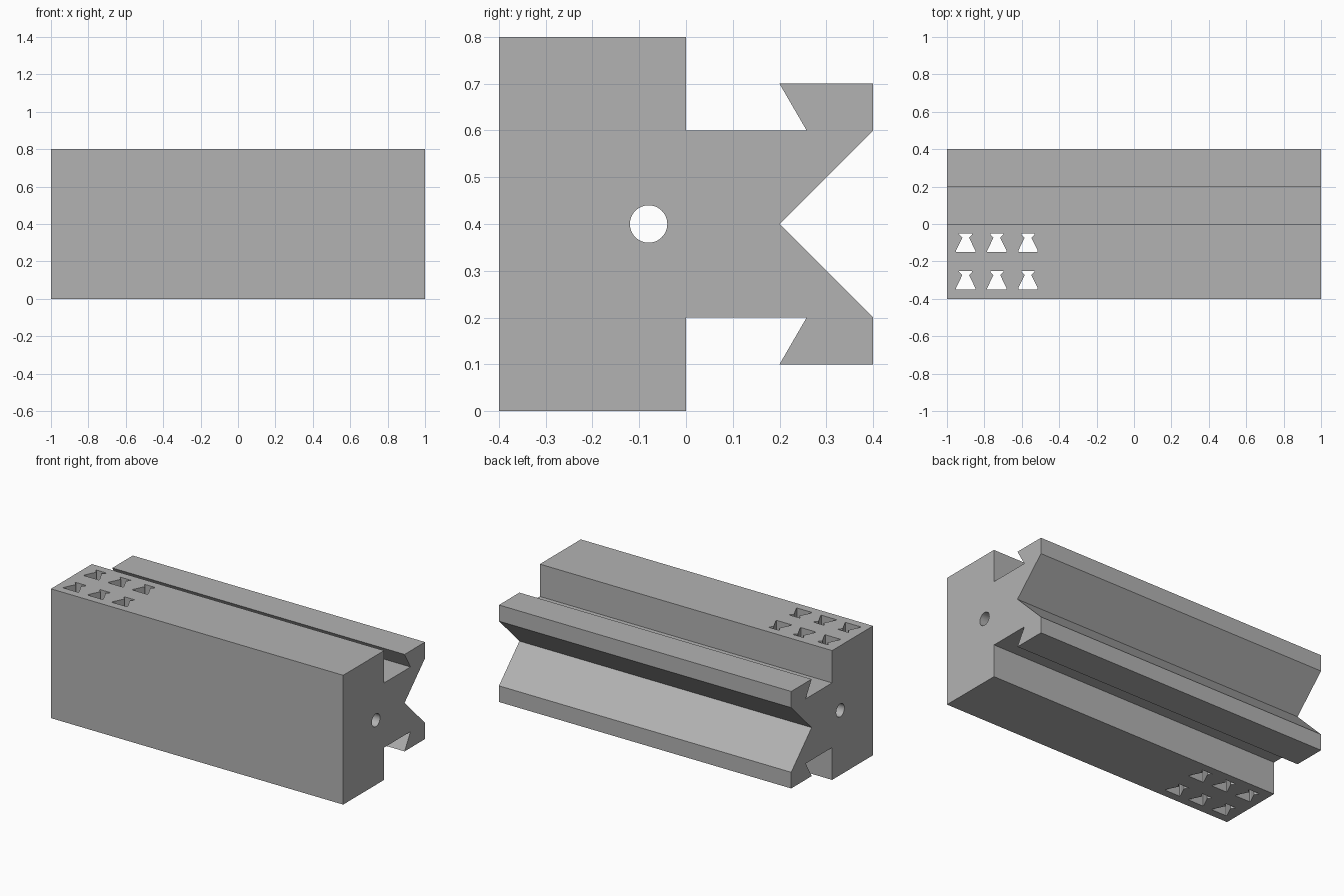
import bpy
import bmesh
import math
from mathutils import Matrix

cube = bpy.data.objects.get("Cube")
if cube:
    bpy.data.objects.remove(cube, do_unlink=True)

grey = bpy.data.materials.new("plain grey")
grey.use_nodes = True
COLOUR = (0.45, 0.45, 0.45, 1)
grey.diffuse_color = COLOUR
grey.node_tree.nodes["Principled BSDF"].inputs["Base Color"].default_value = COLOUR


def prism(name, points, direction):
    """Extrude a closed outline of 3D points along a direction."""
    bm = bmesh.new()
    face = bm.faces.new([bm.verts.new(p) for p in points])
    grown = bmesh.ops.extrude_face_region(bm, geom=[face])
    verts = [v for v in grown["geom"] if isinstance(v, bmesh.types.BMVert)]
    bmesh.ops.translate(bm, verts=verts, vec=direction)
    bmesh.ops.recalc_face_normals(bm, faces=bm.faces)
    return finish(name, bm)


def finish(name, bm):
    mesh = bpy.data.meshes.new(name)
    bm.to_mesh(mesh)
    bm.free()
    mesh.materials.append(grey)
    obj = bpy.data.objects.new(name, mesh)
    bpy.context.collection.objects.link(obj)
    return obj


def cut(target, cutter):
    mod = target.modifiers.new(cutter.name, 'BOOLEAN')
    mod.operation = 'DIFFERENCE'
    mod.solver = 'EXACT'
    mod.object = cutter
    bpy.context.view_layer.objects.active = target
    bpy.ops.object.modifier_apply(modifier=mod.name)
    bpy.data.objects.remove(cutter, do_unlink=True)


# Rail block: upper half of the (y, z) profile, mirrored about mid height
MID = 0.4
upper = [(0.2, MID), (0.4, 0.6), (0.4, 0.7), (0.2, 0.7), (0.258, 0.6),
         (0, 0.6), (0, 0.8), (-0.4, 0.8)]
lower = [(y, 2 * MID - z) for y, z in reversed(upper[1:])]
block = prism("rail_block", [(-1, y, z) for y, z in upper + lower], (2, 0, 0))

# Round bore along the whole length
bm = bmesh.new()
bmesh.ops.create_cone(
    bm, cap_ends=True, segments=48, radius1=0.04, radius2=0.04, depth=2.4,
    matrix=Matrix.Translation((0, -0.08, MID)) @ Matrix.Rotation(math.pi / 2, 4, 'Y'))
cut(block, finish("bore_cutter", bm))

# Two rows of three flared slots, cut right through from top to bottom
half = [(0.052, -0.05), (0.052, -0.043), (0.018, 0.027), (0.035, 0.044), (0.035, 0.05)]
outline = half + [(-x, y) for x, y in reversed(half)]
for column in range(3):
    for row in range(2):
        cx = -0.9 + column / 6
        cy = -0.1 - 0.2 * row
        points = [(cx + x, cy + y, -0.1) for x, y in outline]
        cut(block, prism("slot_cutter", points, (0, 0, 1)))

# Smooth bore, crisp edges elsewhere
bpy.ops.object.select_all(action='DESELECT')
block.select_set(True)
bpy.context.view_layer.objects.active = block
bpy.ops.object.shade_smooth_by_angle(angle=math.radians(20))
